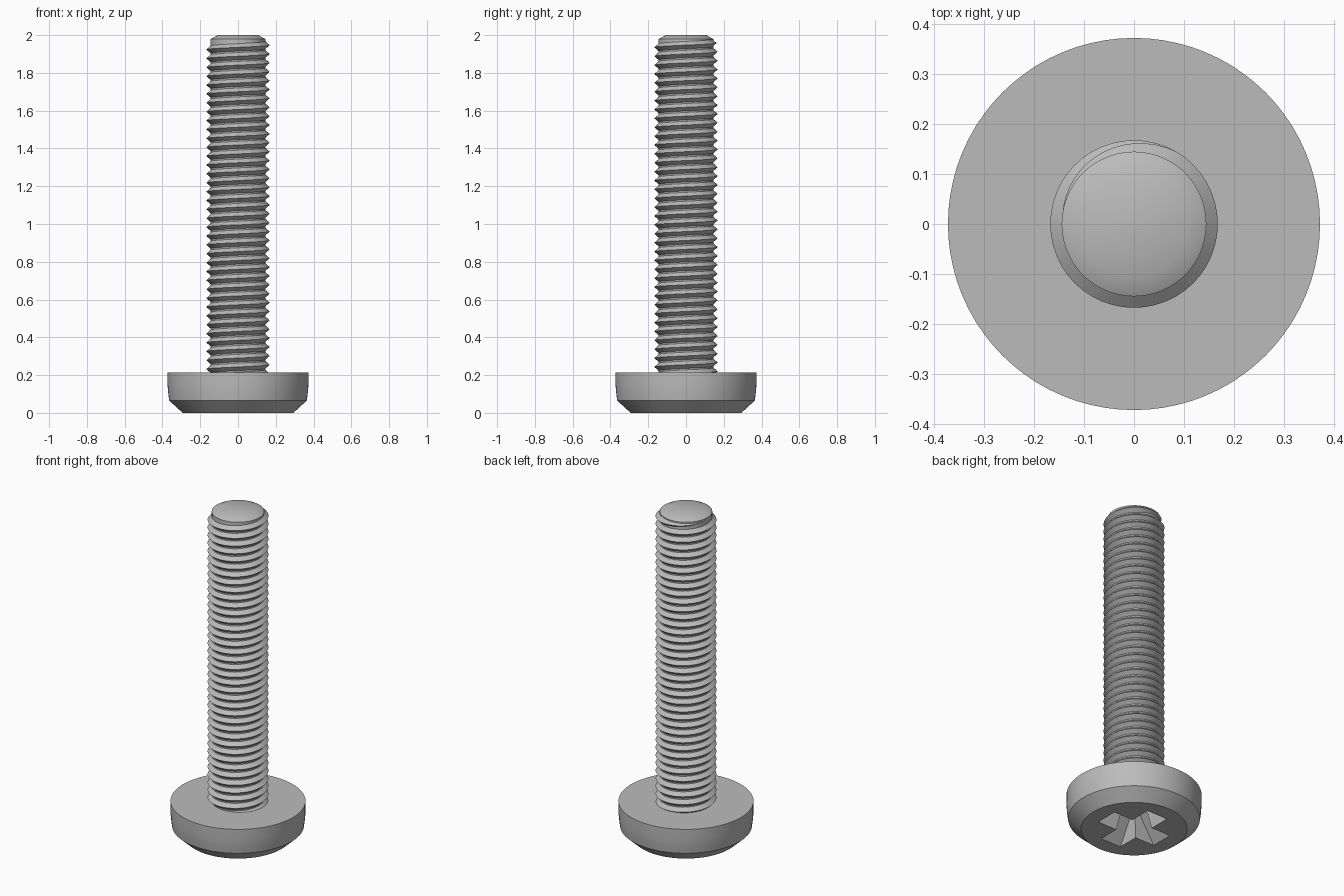
import bpy, bmesh
from math import sin, cos, tau, pi, radians

default = bpy.data.objects.get("Cube")
if default:
    bpy.data.objects.remove(default, do_unlink=True)

steel = bpy.data.materials.new("grey steel")
steel.use_nodes = True
GREY = (0.5, 0.5, 0.5, 1)
steel.diffuse_color = GREY
steel.node_tree.nodes["Principled BSDF"].inputs["Base Color"].default_value = GREY


def loft(name, rings):
    """Skin a list of closed point rings and cap both ends."""
    bm = bmesh.new()
    loops = [[bm.verts.new(p) for p in ring] for ring in rings]
    n = len(loops[0])
    for low, high in zip(loops, loops[1:]):
        for i in range(n):
            j = (i + 1) % n
            bm.faces.new((low[i], low[j], high[j], high[i]))
    bm.faces.new(loops[0][::-1])
    bm.faces.new(loops[-1])
    bmesh.ops.recalc_face_normals(bm, faces=bm.faces)
    mesh = bpy.data.meshes.new(name)
    bm.to_mesh(mesh)
    bm.free()
    mesh.materials.append(steel)
    obj = bpy.data.objects.new(name, mesh)
    bpy.context.collection.objects.link(obj)
    return obj


def activate(obj):
    bpy.ops.object.select_all(action='DESELECT')
    obj.select_set(True)
    bpy.context.view_layer.objects.active = obj


def smooth(obj):
    activate(obj)
    bpy.ops.object.shade_smooth_by_angle(angle=radians(30))


def lathe(name, profile, sides=80):
    return loft(name, [[(r * cos(tau * i / sides), r * sin(tau * i / sides), z)
                        for i in range(sides)] for r, z in profile])


# Head: bevelled underside and slightly bowed wall
head = lathe("head", [(0.293, 0), (0.364, 0.065), (0.37, 0.11),
                      (0.373, 0.15), (0.373, 0.215)])


# Cross-shaped driver recess, narrowing with depth
def cross(reach, half, z):
    points = []
    for k in range(4):
        c, s = cos(k * pi / 2), sin(k * pi / 2)
        for x, y in ((reach, -half), (reach, half), (half, half)):
            points.append((x * c - y * s, x * s + y * c, z))
    return points


cutter = loft("recess_cutter", [cross(0.217, 0.073, -0.02), cross(0.08, 0.045, 0.14)])
cutter.hide_render = True
cut = head.modifiers.new("recess", 'BOOLEAN')
cut.operation = 'DIFFERENCE'
cut.solver = 'EXACT'
cut.object = cutter
activate(head)
bpy.ops.object.modifier_apply(modifier=cut.name)
bpy.data.objects.remove(cutter, do_unlink=True)
smooth(head)

# Shank core with chamfered tip
shank = lathe("shank", [(0.145, 0.19), (0.145, 1.98), (0.106, 2.0)])
smooth(shank)

# Helical thread ridge, fading out over its last third of a turn
PITCH, TOP, STEPS, TURNS = 0.047, 1.947, 48, 38
sections = []
for i in range(TURNS * STEPS + STEPS // 2 + 1):
    turn = i / STEPS - TURNS
    fade = min(1, max(0.05, (0.5 - turn) * 3))
    z, a = TOP + PITCH * turn, tau * turn
    half = 0.0215 * fade
    sections.append([(r * cos(a), r * sin(a), z + dz) for r, dz in
                     ((0.143, -half), (0.143 + 0.025 * fade, 0), (0.143, half))])
thread = loft("thread", sections)
smooth(thread)
